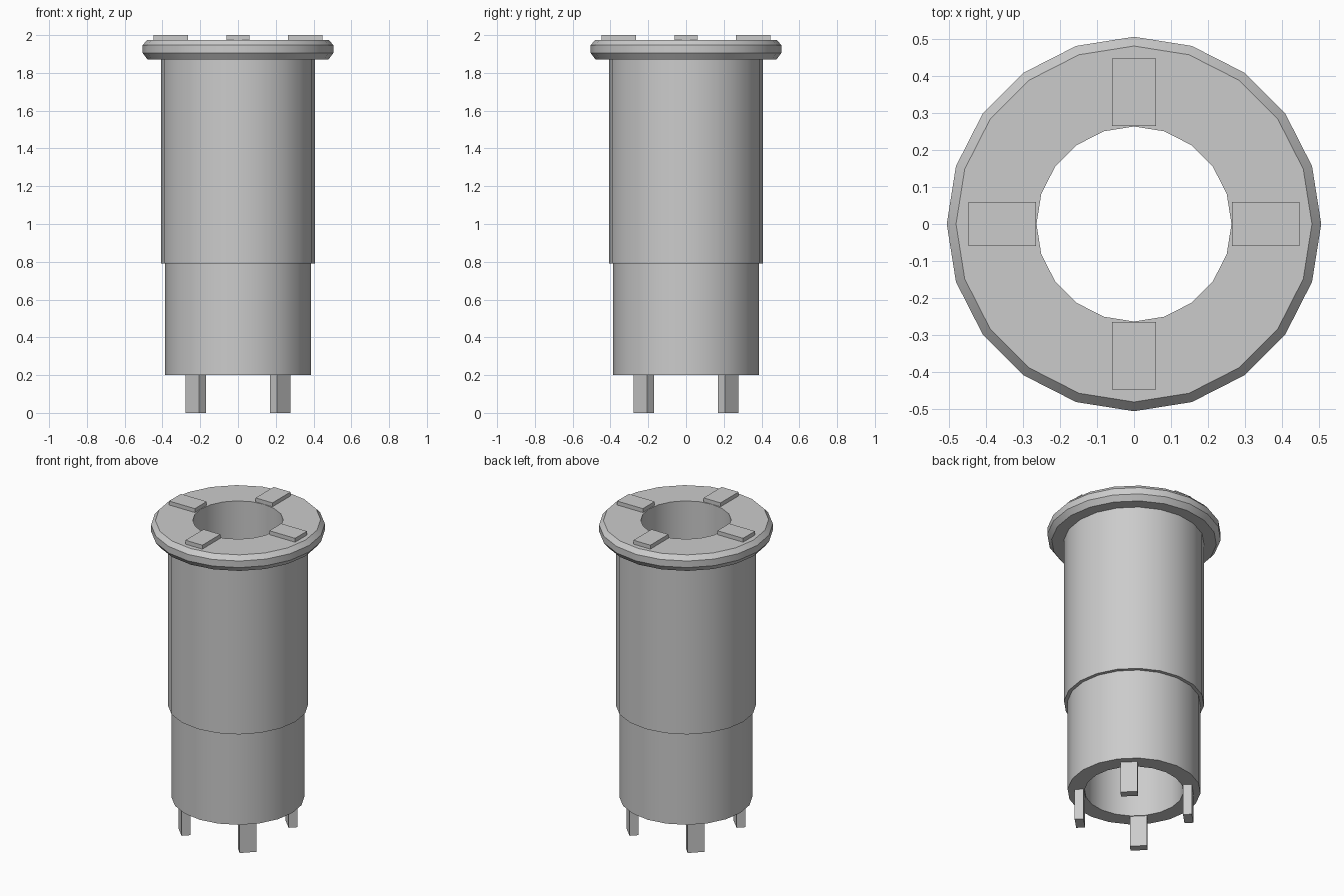
import bpy
import bmesh
from math import cos, sin, pi, radians
from mathutils import Matrix

SIDES = 20

cube = bpy.data.objects.get("Cube")
if cube:
    bpy.data.objects.remove(cube, do_unlink=True)

grey = bpy.data.materials.new("plain grey")
grey.use_nodes = True
grey.diffuse_color = (0.6, 0.6, 0.6, 1)
grey.node_tree.nodes["Principled BSDF"].inputs["Base Color"].default_value = (0.6, 0.6, 0.6, 1)


def finish(name, bm):
    bmesh.ops.recalc_face_normals(bm, faces=bm.faces)
    mesh = bpy.data.meshes.new(name)
    bm.to_mesh(mesh)
    bm.free()
    mesh.materials.append(grey)
    obj = bpy.data.objects.new(name, mesh)
    bpy.context.collection.objects.link(obj)
    return obj


def lathe(name, profile):
    """Closed (radius, height) profile turned around z."""
    bm = bmesh.new()
    rings = []
    for i in range(SIDES):
        a = 2 * pi * i / SIDES
        rings.append([bm.verts.new((r * cos(a), r * sin(a), z)) for r, z in profile])
    n = len(profile)
    for i in range(SIDES):
        a, b = rings[i], rings[(i + 1) % SIDES]
        for j in range(n):
            k = (j + 1) % n
            bm.faces.new((a[j], b[j], b[k], a[k]))
    obj = finish(name, bm)
    bpy.ops.object.select_all(action='DESELECT')
    obj.select_set(True)
    bpy.context.view_layer.objects.active = obj
    bpy.ops.object.shade_smooth_by_angle(angle=radians(25))
    return obj


def radial_blocks(name, inner, outer, width, low, high, start):
    """Four blocks spaced evenly around the axis."""
    for i in range(4):
        bm = bmesh.new()
        bmesh.ops.create_cube(bm, size=1, matrix=(
            Matrix.Rotation(start + i * pi / 2, 4, 'Z')
            @ Matrix.Translation(((inner + outer) / 2, 0, (low + high) / 2))
            @ Matrix.Diagonal((outer - inner, width, high - low, 1))))
        finish(f"{name}_{i + 1}", bm)


# Stepped hollow body with a chamfered flange, in one turned profile
lathe("flanged_sleeve", [
    (0.288, 0.2), (0.387, 0.2), (0.387, 0.79), (0.408, 0.79),
    (0.408, 1.872), (0.48, 1.872), (0.505, 1.905), (0.505, 1.947),
    (0.48, 1.975), (0.263, 1.975), (0.263, 0.79), (0.288, 0.79)])

# Raised keys on the flange and feet below the sleeve
radial_blocks("top_key", 0.264, 0.447, 0.12, 1.965, 2.0, 0)
radial_blocks("foot", 0.29, 0.342, 0.1, 0.0, 0.21, pi / 4)
